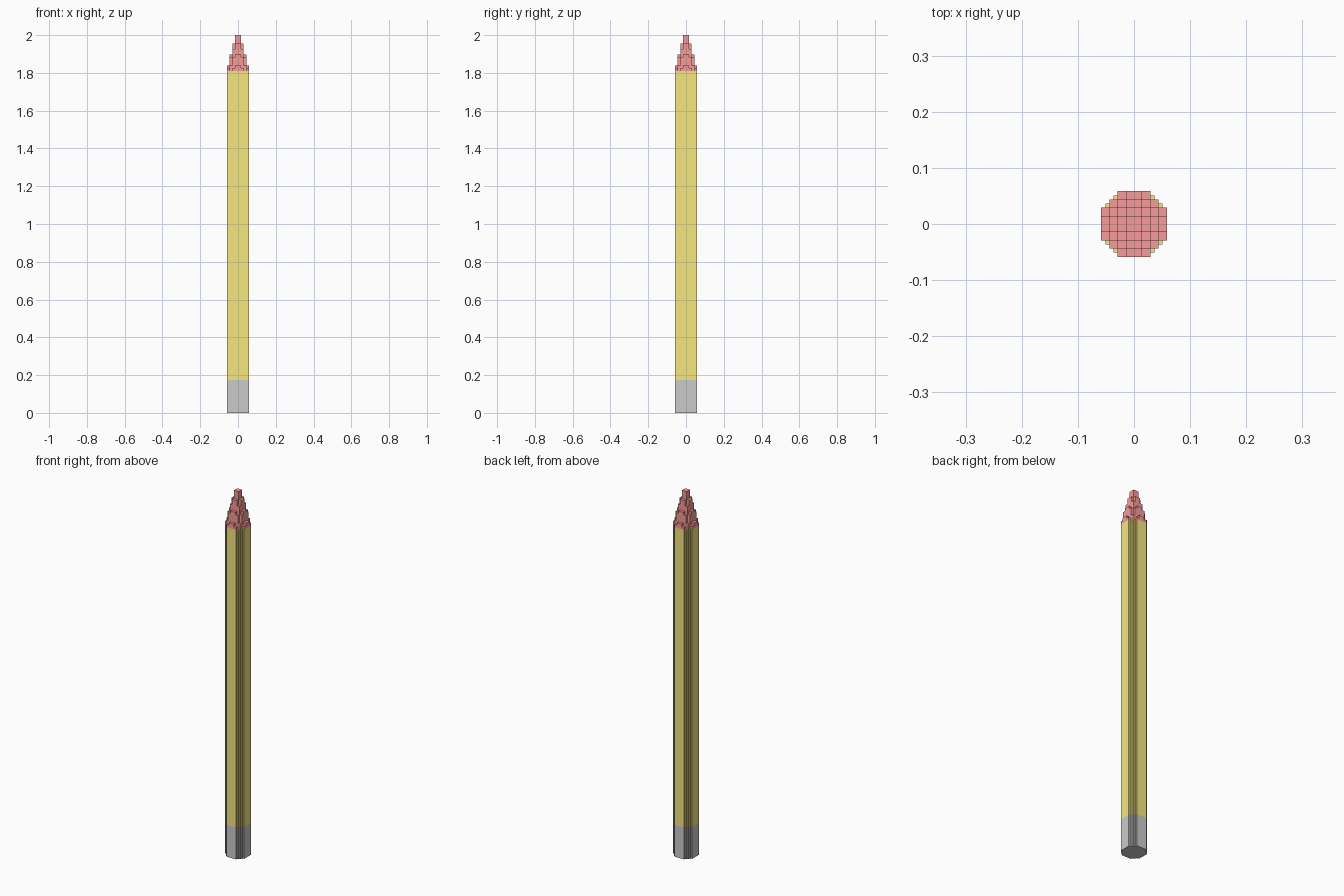
import bpy, bmesh

if "Cube" in bpy.data.objects:
    bpy.data.objects.remove(bpy.data.objects["Cube"])

C = 2 / 137          # voxel size of the tip
H = C / 2            # finer step of the shaft outline


def material(name, rgb):
    m = bpy.data.materials.new(name)
    m.diffuse_color = (*rgb, 1)
    m.use_nodes = True
    m.node_tree.nodes["Principled BSDF"].inputs["Base Color"].default_value = m.diffuse_color
    return m


def finish(name, bm, mat=None):
    bmesh.ops.recalc_face_normals(bm, faces=bm.faces)
    me = bpy.data.meshes.new(name)
    bm.to_mesh(me)
    bm.free()
    ob = bpy.data.objects.new(name, me)
    bpy.context.collection.objects.link(ob)
    if mat:
        me.materials.append(mat)
    return ob


def stepped_prism(name, z0, z1, mat=None):
    # staircase quarter outline, rotated four times
    quarter = [(8, -4), (8, 4), (7, 4), (7, 5), (6, 5), (6, 6),
               (5, 6), (5, 7), (4, 7)]
    outline = []
    for _ in range(4):
        outline += quarter
        quarter = [(-y, x) for x, y in quarter]
    bm = bmesh.new()
    face = bm.faces.new([bm.verts.new((x * H, y * H, z0)) for x, y in outline])
    ext = bmesh.ops.extrude_face_region(bm, geom=[face], use_keep_orig=True)
    top = [v for v in ext["geom"] if isinstance(v, bmesh.types.BMVert)]
    bmesh.ops.translate(bm, verts=top, vec=(0, 0, z1 - z0))
    return finish(name, bm, mat)


def voxel_cone(name, z0, layers, mat):
    # cells whose centre lies inside a tapering radius
    cells = {(i, j, k) for k in range(layers)
             for i in range(-4, 4) for j in range(-4, 4)
             if (i + .5) ** 2 + (j + .5) ** 2 <= (3.95 - .25 * k) ** 2}
    bm = bmesh.new()
    for cell in cells:
        for axis in range(3):
            for side in (0, 1):
                near = list(cell)
                near[axis] += 2 * side - 1
                if tuple(near) in cells:
                    continue
                quad = []
                for u, v in ((0, 0), (1, 0), (1, 1), (0, 1)):
                    p = list(cell)
                    p[axis] += side
                    p[(axis + 1) % 3] += u
                    p[(axis + 2) % 3] += v
                    quad.append(bm.verts.new((p[0] * C, p[1] * C, z0 + p[2] * C)))
                if not side:
                    quad.reverse()
                bm.faces.new(quad)
    bmesh.ops.remove_doubles(bm, verts=bm.verts, dist=C * .01)
    return finish(name, bm, mat)


yellow = material("yellow", (0.92, 0.80, 0.22))
red = material("red", (0.92, 0.33, 0.32))

# grey end, long shaft and stepped point
stepped_prism("end_cap", 0, 12 * C)
stepped_prism("shaft", 12 * C, 124 * C, yellow)
voxel_cone("tip", 124 * C, 13, red)
